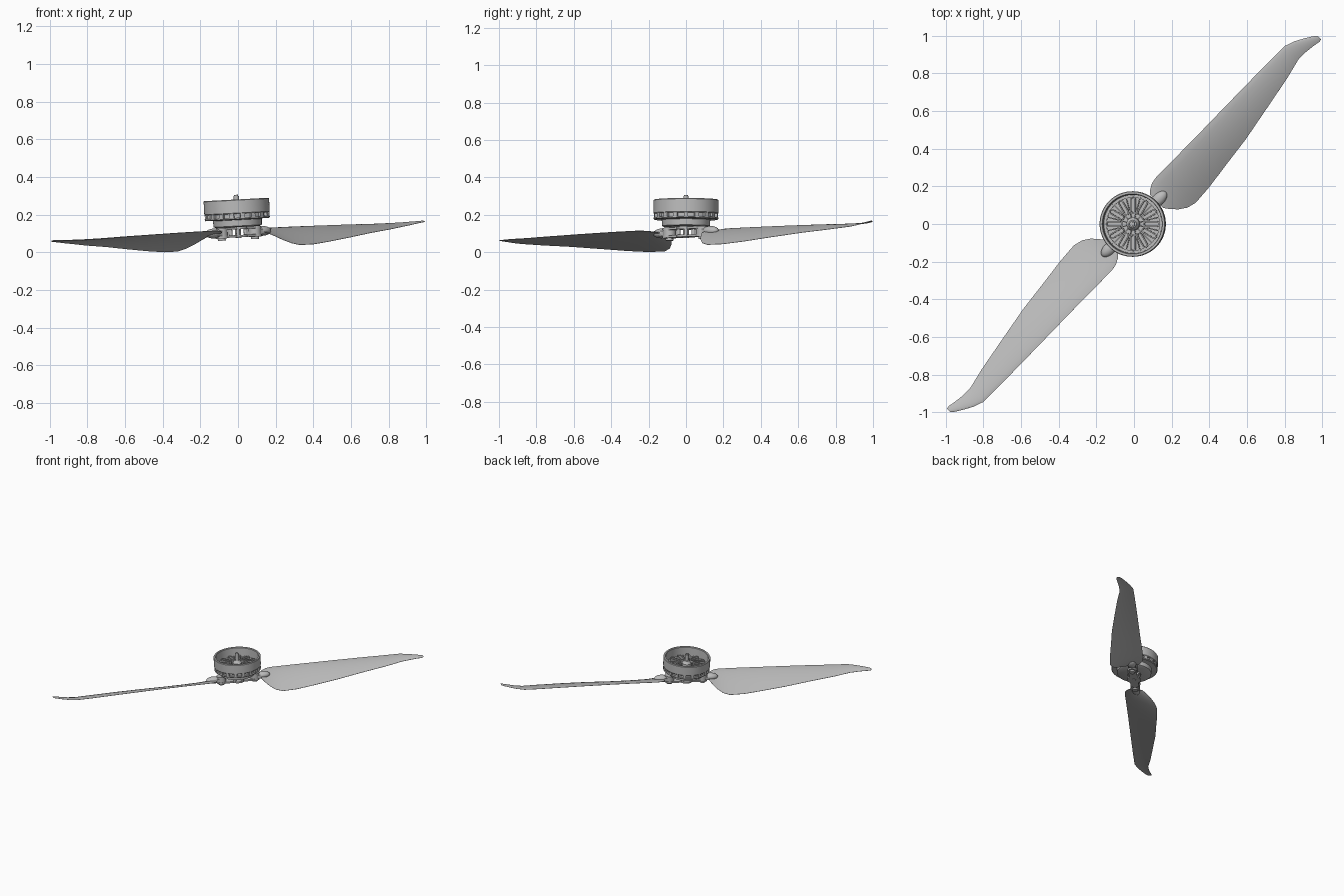
import bpy, bmesh, math
from mathutils import Matrix, Vector

if "Cube" in bpy.data.objects:
    bpy.data.objects.remove(bpy.data.objects["Cube"])

gray = bpy.data.materials.new("light gray")
gray.use_nodes = True
gray.diffuse_color = (0.5, 0.5, 0.5, 1)
gray.node_tree.nodes["Principled BSDF"].inputs["Base Color"].default_value = (0.5, 0.5, 0.5, 1)

# The whole assembly leans slightly about y; the hub lies along the diagonal
PIVOT = Vector((0, 0, 0.11))
TILT = (Matrix.Translation(PIVOT) @ Matrix.Rotation(-0.053, 4, "Y")
        @ Matrix.Translation(-PIVOT))


def spin(angle):
    return Matrix.Rotation(angle, 4, "Z")


DIAGONAL = spin(math.pi / 4)


def finish(name, bm, angle=35):
    bmesh.ops.recalc_face_normals(bm, faces=bm.faces)
    bm.transform(TILT)
    mesh = bpy.data.meshes.new(name)
    bm.to_mesh(mesh)
    bm.free()
    obj = bpy.data.objects.new(name, mesh)
    bpy.context.collection.objects.link(obj)
    mesh.materials.append(gray)
    bpy.ops.object.select_all(action="DESELECT")
    obj.select_set(True)
    bpy.context.view_layer.objects.active = obj
    bpy.ops.object.shade_smooth_by_angle(angle=math.radians(angle))
    return obj


def add_cylinder(bm, radius, low, high, matrix=Matrix(), segments=32):
    bmesh.ops.create_cone(bm, cap_ends=True, segments=segments, radius1=radius, radius2=radius,
                          depth=high - low,
                          matrix=matrix @ Matrix.Translation((0, 0, (low + high) / 2)))


def add_box(bm, size, center, matrix=Matrix()):
    bmesh.ops.create_cube(bm, size=1, matrix=matrix @ Matrix.Translation(center)
                          @ Matrix.Diagonal((*size, 1)))


def add_lathe(bm, profile, segments=64):
    """Closed ring: profile of (radius, height) turned about z."""
    rings = [[bm.verts.new((r * math.cos(a), r * math.sin(a), z)) for r, z in profile]
             for a in (math.tau * i / segments for i in range(segments))]
    n = len(profile)
    for i in range(segments):
        a, b = rings[i], rings[(i + 1) % segments]
        for j in range(n):
            k = (j + 1) % n
            bm.faces.new((a[j], b[j], b[k], a[k]))


def add_stadium(bm, r0, r1, width, wall, low, high, matrix, steps=6):
    """Closed racetrack rail lying along x."""
    loops = []
    for half in (width / 2, width / 2 - wall):
        pts = []
        for cx, start in ((r1, -math.pi / 2), (r0, math.pi / 2)):
            for i in range(steps + 1):
                a = start + math.pi * i / steps
                pts.append((cx + half * math.cos(a), half * math.sin(a)))
        for z in (low, high):
            loops.append([bm.verts.new(matrix @ Vector((x, y, z))) for x, y in pts])
    ob, ot, ib, it = loops
    for a, b in ((ob, ot), (ot, it), (it, ib), (ib, ob)):
        for i in range(len(a)):
            j = (i + 1) % len(a)
            bm.faces.new((a[i], a[j], b[j], b[i]))


# Blades: span, leading offset and height, trailing offset and height
STATIONS = [
    (.17, -.05, .108, .05, .095), (.19, -.068, .113, .078, .078), (.22, -.085, .118, .11, .055),
    (.26, -.092, .121, .137, .034), (.31, -.092, .121, .149, .022), (.42, -.093, .121, .141, .022),
    (.56, -.094, .12, .122, .032), (.735, -.097, .118, .1, .048), (.93, -.1, .115, .064, .066),
    (1.12, -.102, .111, .028, .08), (1.234, -.102, .11, 0, .09), (1.29, -.082, .11, 0, .096),
    (1.34, -.055, .111, .006, .103), (1.38, -.03, .112, .013, .108), (1.396, -.015, .113, .01, .111)]
CHORD = 12


def build_blade(name, turn):
    bm = bmesh.new()
    rings = []
    for s, lead, z_lead, trail, z_trail in STATIONS:
        a, b = Vector((s, -lead, z_lead)), Vector((s, -trail, z_trail))
        chord = (b - a).length
        thick = 0.005 + 0.03 * chord
        upper, lower = [], []
        for i in range(CHORD + 1):
            u = i / CHORD
            mid = a.lerp(b, u) + Vector((0, 0, 0.16 * chord * u * (1 - u)))
            half = 0.001 + thick * math.sqrt(u) * (1 - u)
            upper.append(bm.verts.new(mid + Vector((0, 0, half))))
            lower.append(bm.verts.new(mid - Vector((0, 0, half * 0.6))))
        rings.append(upper + lower[::-1])
    for a, b in zip(rings, rings[1:]):
        for i in range(len(a)):
            j = (i + 1) % len(a)
            bm.faces.new((a[i], a[j], b[j], b[i]))
    bm.faces.new(rings[0])
    bm.faces.new(rings[-1])
    bm.transform(turn @ DIAGONAL)
    finish(name, bm, 50)


for side, turn in (("left", spin(0)), ("right", spin(math.pi))):
    build_blade(side + "_blade", turn)

    # Rounded knuckle at the blade root with its pivot screw
    bm = bmesh.new()
    bmesh.ops.create_uvsphere(bm, u_segments=24, v_segments=12, radius=1,
                              matrix=Matrix.Translation((.185, 0, .107))
                              @ Matrix.Diagonal((.055, .032, .026, 1)))
    add_cylinder(bm, .034, .078, .122, Matrix.Translation((.125, 0, 0)))
    add_cylinder(bm, .022, .066, .08, Matrix.Translation((.125, 0, 0)), 12)
    add_box(bm, (.06, .055, .026), (.15, 0, .104))
    bm.transform(turn @ DIAGONAL)
    finish(side + "_blade_knuckle", bm)

# Hub clamp: two plates held apart by posts
bm = bmesh.new()
for low, high in ((.08, .092), (.122, .134)):
    add_box(bm, (.25, .062, high - low), (0, 0, (low + high) / 2), DIAGONAL)
    add_cylinder(bm, .05, low, high)
    for x in (-.125, .125):
        add_cylinder(bm, .036, low, high, DIAGONAL @ Matrix.Translation((x, 0, 0)))
for i in range(4):
    add_cylinder(bm, .01, .09, .124, spin(math.tau * i / 4) @ Matrix.Translation((.04, 0, 0)), 16)
add_cylinder(bm, .016, .076, .126)
finish("hub_clamp", bm)

# Motor base under the drum
bm = bmesh.new()
add_lathe(bm, [(.02, .134), (.115, .134), (.128, .14), (.13, .172), (.145, .178), (.02, .178)])
finish("motor_base", bm)

# Drum wall, lower rim and the vent posts between them
bm = bmesh.new()
add_lathe(bm, [(.155, .205), (.171, .205), (.174, .209), (.174, .277), (.171, .281), (.16, .281),
               (.157, .277)])
add_lathe(bm, [(.12, .174), (.168, .174), (.173, .178), (.173, .184), (.12, .184)])
add_lathe(bm, [(.14, .182), (.158, .182), (.158, .207), (.14, .207)])
for i in range(18):
    add_box(bm, (.02, .024, .026), (.162, 0, .195), spin(math.tau * i / 18))
finish("motor_drum", bm)

# Floor inside the drum, with twelve racetrack rails and thin ribs between
bm = bmesh.new()
add_cylinder(bm, .156, .18, .195, segments=64)
for i in range(12):
    turn = spin(math.tau * i / 12)
    add_stadium(bm, .07, .13, .03, .007, .194, .225, turn)
    add_box(bm, (.115, .006, .022), (.095, 0, .203), turn @ spin(math.tau / 24))
finish("drum_spokes", bm)

# Central boss and shaft
bm = bmesh.new()
add_lathe(bm, [(.008, .19), (.036, .19), (.034, .228), (.028, .234), (.02, .25), (.008, .25)], 32)
add_cylinder(bm, .014, .19, .3)
add_cylinder(bm, .01, .299, .306)
finish("motor_shaft", bm)
